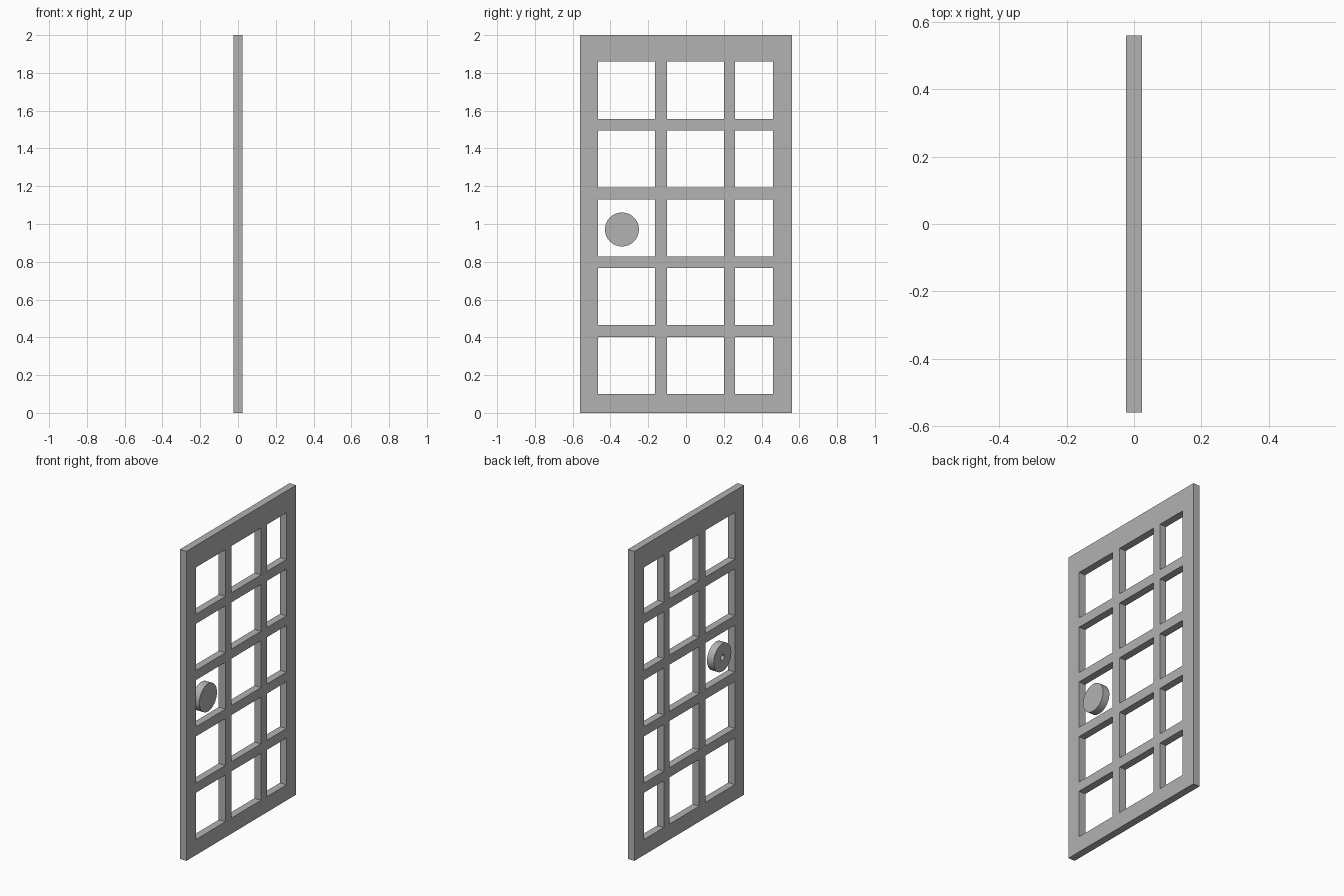
import bpy, bmesh, math
from mathutils import Vector

cube = bpy.data.objects.get("Cube")
if cube:
    bpy.data.objects.remove(cube, do_unlink=True)

HALF = 0.0237  # half the door thickness

grey = bpy.data.materials.new("plain grey")
grey.use_nodes = True
grey.diffuse_color = (0.445, 0.445, 0.445, 1)
grey.node_tree.nodes["Principled BSDF"].inputs["Base Color"].default_value = grey.diffuse_color


def finish(bm, name):
    bmesh.ops.remove_doubles(bm, verts=bm.verts, dist=1e-5)
    bmesh.ops.recalc_face_normals(bm, faces=bm.faces)
    mesh = bpy.data.meshes.new(name)
    bm.to_mesh(mesh)
    bm.free()
    mesh.materials.append(grey)
    obj = bpy.data.objects.new(name, mesh)
    bpy.context.collection.objects.link(obj)
    return obj


# Door frame: lattice of stiles and rails with open panes, extruded to thickness
ys = [-0.56, -0.465, -0.163, -0.101, 0.201, 0.26, 0.461, 0.56]
zs = [0.0]
for row in range(5):
    bottom = 0.101 + 0.364 * row
    zs += [bottom, bottom + 0.302]
zs.append(2.0)

bm = bmesh.new()
grid = [[bm.verts.new((-HALF, y, z)) for z in zs] for y in ys]
for i in range(len(ys) - 1):
    for j in range(len(zs) - 1):
        if i % 2 and j % 2:
            continue  # open pane
        bm.faces.new((grid[i][j], grid[i + 1][j], grid[i + 1][j + 1], grid[i][j + 1]))
solid = bmesh.ops.extrude_face_region(bm, geom=bm.faces[:], use_keep_orig=True)
moved = [g for g in solid["geom"] if isinstance(g, bmesh.types.BMVert)]
bmesh.ops.translate(bm, verts=moved, vec=(2 * HALF, 0, 0))
finish(bm, "door_frame")

# Round knob: turned profile with a small blind hole on its -x side
centre = Vector((0, -0.339, 0.971))
profile = [(HALF, 0), (HALF, 0.09), (-HALF, 0.09), (-HALF, 0.018),
           (HALF - 0.01, 0.018), (HALF - 0.01, 0)]
bm = bmesh.new()
verts = [bm.verts.new(centre + Vector((x, 0, r))) for x, r in profile]
edges = [bm.edges.new(pair) for pair in zip(verts, verts[1:])]
bmesh.ops.spin(bm, geom=verts + edges, cent=centre, axis=(1, 0, 0),
               angle=math.tau, steps=32)
knob = finish(bm, "knob")

# Smooth the turned side, keep its rims sharp
bpy.ops.object.select_all(action="DESELECT")
knob.select_set(True)
bpy.context.view_layer.objects.active = knob
bpy.ops.object.shade_smooth_by_angle(angle=math.radians(30))
